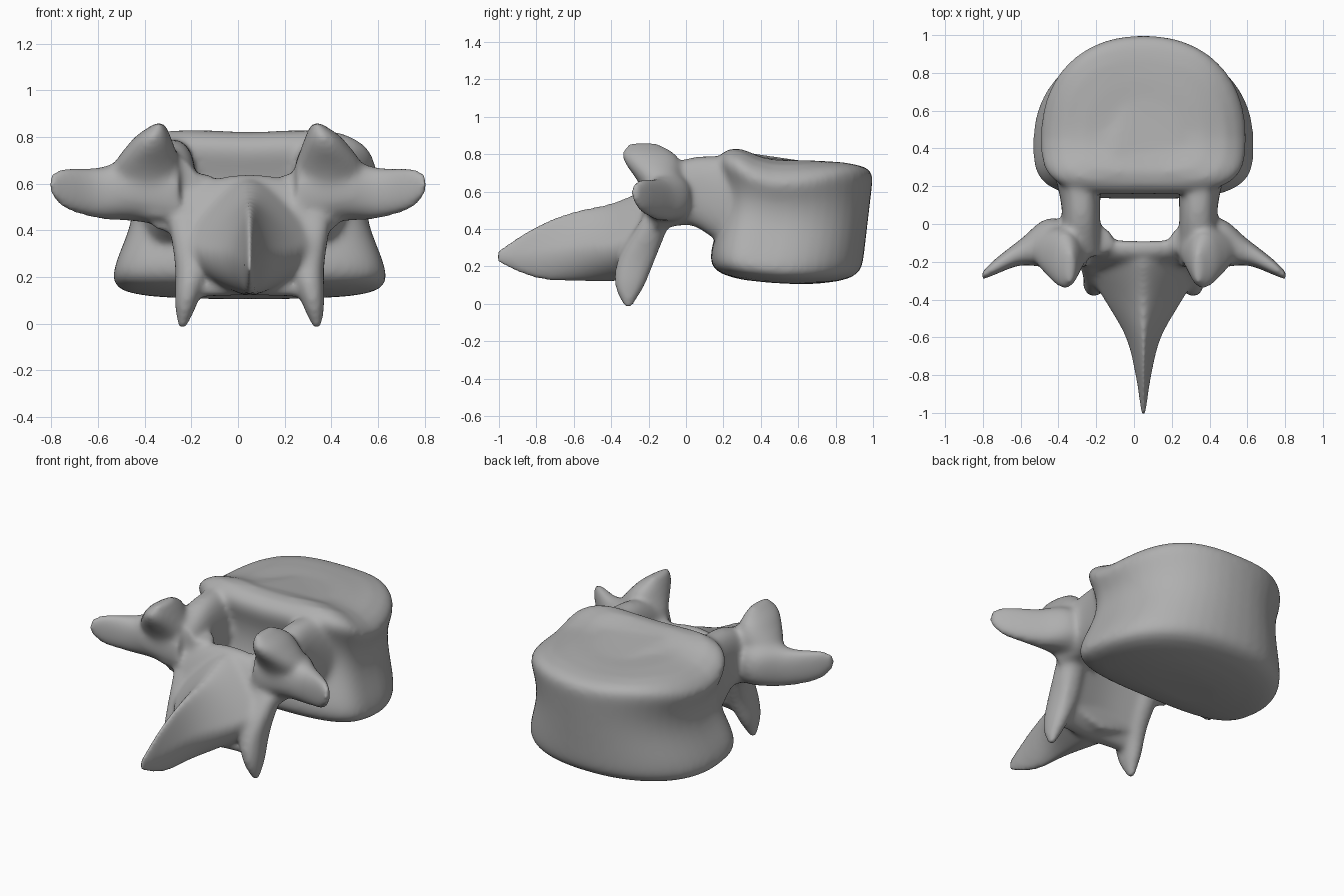
import bpy, bmesh, math

old = bpy.data.objects.get("Cube")
if old:
    bpy.data.objects.remove(old, do_unlink=True)

bone = bpy.data.materials.new("bone_grey")
bone.use_nodes = True
colour = (0.43, 0.43, 0.43, 1)
bone.diffuse_color = colour
bone.node_tree.nodes["Principled BSDF"].inputs["Base Color"].default_value = colour

SIDES = 48
STEPS = 24
MIDLINE = 0.05
bm = bmesh.new()


def signed_power(value, roundness):
    return math.copysign(abs(value) ** (2 / roundness), value)


def spline(keys, t):
    """Smooth curve through evenly spaced keys; a single number stays constant."""
    if not isinstance(keys, tuple):
        return keys
    last = len(keys) - 1
    i = min(int(t * last), last - 1)
    k = t * last - i
    a, b = keys[i], keys[i + 1]
    before = keys[i - 1] if i > 0 else a + a - b
    after = keys[i + 2] if i + 2 <= last else b + b - a
    slope_a, slope_b = (b - before) / 2, (after - a) / 2
    ease = k * k * (3 - 2 * k)
    return (a + (b - a) * ease + slope_a * k * (1 - k) ** 2
            - slope_b * k * k * (1 - k))


def skin(rings):
    """Closed surface through a list of equal rings."""
    rows = [[bm.verts.new(point) for point in ring] for ring in rings]
    faces = [bm.faces.new(rows[0]), bm.faces.new(rows[-1])]
    for a, b in zip(rows, rows[1:]):
        for i in range(SIDES):
            j = (i + 1) % SIDES
            faces.append(bm.faces.new((a[i], a[j], b[j], b[i])))
    bmesh.ops.recalc_face_normals(bm, faces=faces)


def sweep(axis, along, across, up, width, height,
          roundness=2.0, shear=0.0, taper=0.0, side=1, centre=0.0):
    """Oval section swept along an axis, with its place and size splined."""
    rings = []
    for step in range(STEPS + 1):
        t = step / STEPS
        position = spline(along, t)
        ring = []
        for i in range(SIDES):
            angle = math.tau * i / SIDES
            s = math.sin(angle)
            v = spline(height, t) * signed_power(s, roundness)
            u = spline(width, t) * signed_power(math.cos(angle), roundness)
            u = u * (1 - taper * s) + spline(across, t) + shear * v
            v += spline(up, t)
            x, y, z = {"x": (position, u, v), "y": (u, position, v),
                       "z": (u, v, position)}[axis]
            ring.append((centre + side * x, y, z))
        rings.append(ring)
    skin(rings)


def body_ring(level):
    """Outline of the waisted drum: boxy towards the canal, round behind."""
    waist = math.cos(math.tau * (level - 0.1))
    half = 0.55 + 0.04 * waist - 0.01 * level
    near = 0.16 - 0.03 * waist
    far = 0.935 + 0.075 * level
    middle = near + (far - near) * 0.36
    rim = max(0.02, 1 - abs(2 * level - 1) ** 12) ** 0.25
    ring = []
    for i in range(SIDES):
        angle = math.tau * i / SIDES
        c, s = math.cos(angle), math.sin(angle)
        roundness = 2.2 if s > 0 else 3.4
        reach = far - middle if s > 0 else middle - near
        x = rim * half * signed_power(c, roundness)
        y = middle + rim * reach * signed_power(s, roundness)
        ridge = math.exp(-((y - 0.25) / 0.13) ** 2)
        roof = 0.76 + 0.07 * ridge + 0.25 * x ** 2 - 1.5 * x ** 4
        floor = 0.105 + 0.2 * (y - 0.65) ** 2
        ring.append((MIDLINE + x, y, floor + level * (roof - floor)))
    return ring


# Vertebral body
skin([body_ring(0.5 - 0.5 * math.cos(math.pi * i / STEPS)) for i in range(STEPS + 1)])

# Lamina: sloping plate closing the canal
sweep("x", along=(-0.3, 0, 0.3), across=(-0.2, -0.22, -0.2), up=(0.35, 0.38, 0.35),
      width=0.07, height=(0.24, 0.26, 0.24),
      roundness=3, shear=0.36, centre=MIDLINE)

# Spinous process: fin flaring into the lamina
sweep("y", along=(-1.01, -0.8, -0.6, -0.4, -0.2), across=0,
      up=(0.26, 0.28, 0.31, 0.33, 0.38), width=(0.01, 0.04, 0.09, 0.2, 0.32),
      height=(0.05, 0.15, 0.19, 0.21, 0.24),
      roundness=1.5, taper=0.35, centre=MIDLINE)

for side in (-1, 1):
    # Pedicle
    sweep("y", along=(0.35, 0.18, 0.02, -0.17), across=(0.36, 0.32, 0.31, 0.32),
          up=(0.52, 0.56, 0.6, 0.55), width=(0.12, 0.11, 0.1, 0.12),
          height=(0.27, 0.23, 0.18, 0.16), roundness=2.4, side=side, centre=0.03)
    # Rounded corner of the canal
    sweep("z", along=(0.42, 0.52, 0.64), across=0.25, up=-0.09,
          width=0.1, height=0.08, side=side, centre=0.04)
    # Transverse process
    sweep("x", along=(0.25, 0.45, 0.6, 0.74, 0.81),
          across=(-0.13, -0.1, -0.15, -0.23, -0.28),
          up=(0.55, 0.57, 0.56, 0.58, 0.6), width=(0.1, 0.13, 0.07, 0.04, 0.02),
          height=(0.14, 0.13, 0.11, 0.09, 0.04), roundness=2.3, side=side)
    # Superior articular process
    sweep("z", along=(0.45, 0.62, 0.78, 0.86), across=(0.33, 0.39, 0.37, 0.335),
          up=(-0.14, -0.13, -0.19, -0.23), width=(0.1, 0.16, 0.09, 0.02),
          height=(0.07, 0.11, 0.15, 0.08), side=side)
    # Inferior articular process
    sweep("z", along=(-0.02, 0.1, 0.25, 0.45), across=(0.29, 0.27, 0.25, 0.27),
          up=(-0.31, -0.3, -0.26, -0.16), width=(0.02, 0.05, 0.07, 0.08),
          height=(0.02, 0.08, 0.1, 0.08), roundness=2.3, side=side, centre=MIDLINE)

mesh = bpy.data.meshes.new("vertebra")
bm.to_mesh(mesh)
bm.free()
mesh.materials.append(bone)
vertebra = bpy.data.objects.new("vertebra", mesh)
bpy.context.collection.objects.link(vertebra)

# Fuse the parts and soften the joints
remesh = vertebra.modifiers.new("fuse", "REMESH")
remesh.mode = "VOXEL"
remesh.voxel_size = 0.014
remesh.use_smooth_shade = True
soften = vertebra.modifiers.new("soften", "SMOOTH")
soften.factor = 0.5
soften.iterations = 18
